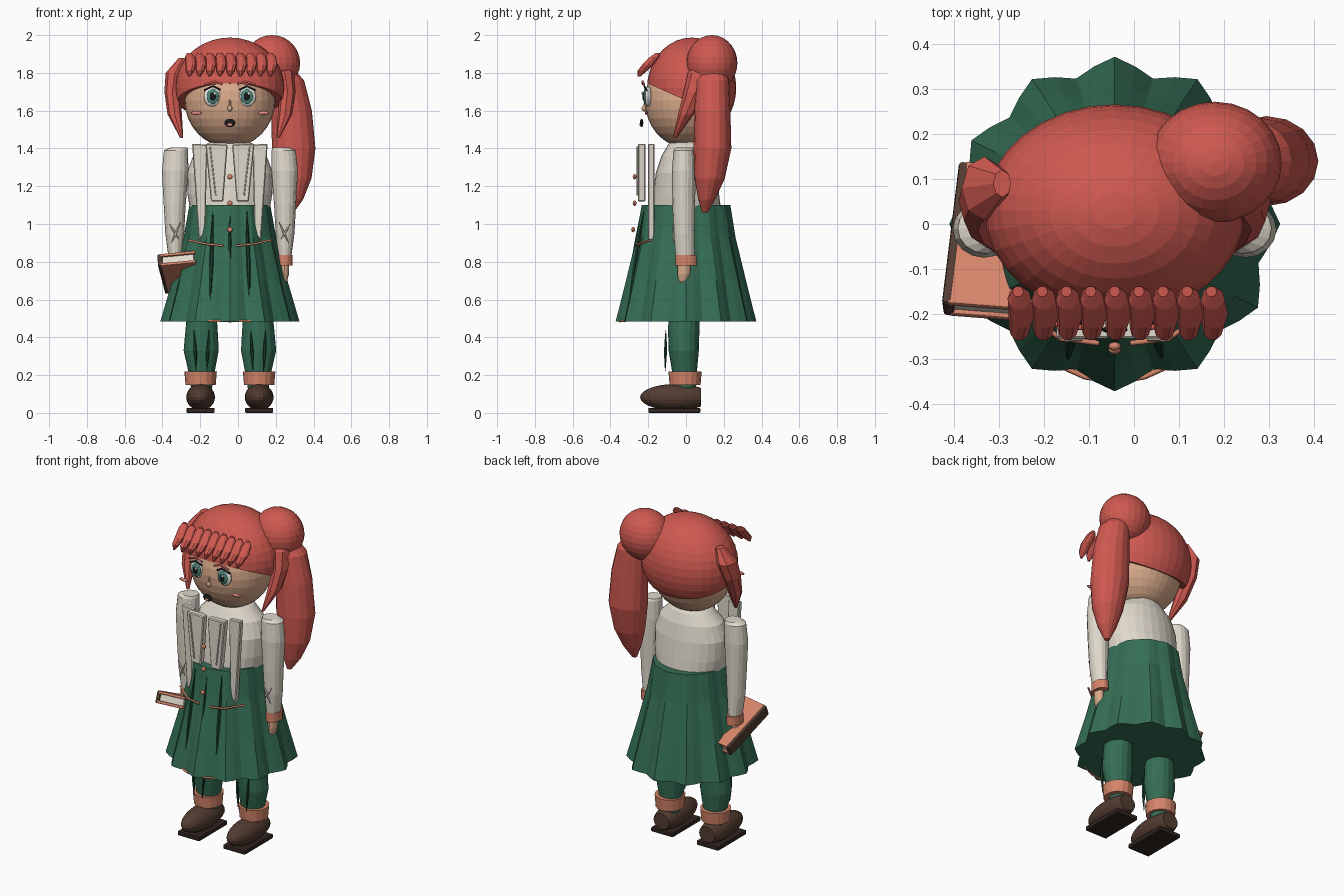
import bpy, bmesh, math
from mathutils import Vector, Matrix

if "Cube" in bpy.data.objects:
    bpy.data.objects.remove(bpy.data.objects["Cube"])

CX = -0.043  # body midline


def mat(name, r, g, b):
    m = bpy.data.materials.new(name)
    m.diffuse_color = (r, g, b, 1)
    m.use_nodes = True
    m.node_tree.nodes["Principled BSDF"].inputs["Base Color"].default_value = m.diffuse_color
    return m


HAIR = mat("hair_red", .62, .10, .08)
SKIN = mat("skin", .70, .41, .26)
GREEN = mat("green_cloth", .035, .155, .09)
DKGREEN = mat("dark_green", .012, .055, .032)
CREAM = mat("cream_cloth", .74, .69, .60)
TAN = mat("tan_trim", .66, .23, .14)
BROWN = mat("brown_leather", .085, .045, .03)
SOLE = mat("sole_dark", .03, .018, .014)
WHITE = mat("white", .85, .85, .82)
IRIS = mat("iris_green", .08, .25, .20)
BLACK = mat("black", .01, .01, .012)
BLUSH = mat("blush", .75, .27, .22)


def finish(bm, name, m):
    bmesh.ops.recalc_face_normals(bm, faces=bm.faces)
    me = bpy.data.meshes.new(name)
    bm.to_mesh(me)
    bm.free()
    me.materials.append(m)
    o = bpy.data.objects.new(name, me)
    bpy.context.collection.objects.link(o)
    return o


def loft(name, rings, m, n=16, flutes=0):
    """Closed body through horizontal rings (x, y, z, rx, ry[, flute depth])."""
    bm = bmesh.new()
    loops = []
    for x, y, z, rx, ry, *d in rings:
        lp = []
        for i in range(n):
            a = 2 * math.pi * i / n
            k = 1 - d[0] * (1 - math.cos(flutes * a)) / 2 if d else 1
            lp.append(bm.verts.new((x + rx * k * math.cos(a), y + ry * k * math.sin(a), z)))
        loops.append(lp)
    for a, b in zip(loops, loops[1:]):
        for i in range(n):
            bm.faces.new((a[i], a[(i + 1) % n], b[(i + 1) % n], b[i]))
    bm.faces.new(loops[0])
    bm.faces.new(loops[-1])
    return finish(bm, name, m)


def ball(name, c, r, m, u=24, v=14, cut=None):
    """Ellipsoid, optionally cut by a plane (point, normal of removed side)."""
    bm = bmesh.new()
    bmesh.ops.create_uvsphere(bm, u_segments=u, v_segments=v, radius=1,
                              matrix=Matrix.Translation(c) @ Matrix.Diagonal((*r, 1)))
    if cut:
        bmesh.ops.bisect_plane(bm, geom=bm.verts[:] + bm.edges[:] + bm.faces[:],
                               plane_co=cut[0], plane_no=cut[1], clear_outer=True)
        bmesh.ops.holes_fill(bm, edges=[e for e in bm.edges if e.is_boundary], sides=0)
    return finish(bm, name, m)


def box(name, size, m, matrix, bevel=.008):
    bm = bmesh.new()
    bmesh.ops.create_cube(bm, size=1, matrix=matrix @ Matrix.Diagonal((*size, 1)))
    bmesh.ops.bevel(bm, geom=bm.edges[:], offset=bevel, segments=2, affect='EDGES', profile=.5)
    return finish(bm, name, m)


def slab(name, pts, y0, y1, m):
    """Flat panel: outline in x-z, extruded from y0 to y1."""
    bm = bmesh.new()
    f = bm.faces.new([bm.verts.new((x, y0, z)) for x, z in pts])
    ext = bmesh.ops.extrude_face_region(bm, geom=[f])
    bmesh.ops.translate(bm, vec=(0, y1 - y0, 0),
                        verts=[v for v in ext["geom"] if isinstance(v, bmesh.types.BMVert)])
    bmesh.ops.bevel(bm, geom=bm.edges[:], offset=.005, segments=1, affect='EDGES')
    return finish(bm, name, m)


def cord(name, pts, r, m):
    cu = bpy.data.curves.new(name, 'CURVE')
    cu.dimensions = '3D'
    cu.bevel_depth, cu.bevel_resolution, cu.use_fill_caps = r, 1, True
    sp = cu.splines.new('POLY')
    sp.points.add(len(pts) - 1)
    for p, q in zip(sp.points, pts):
        p.co = (*q, 1)
    cu.materials.append(m)
    o = bpy.data.objects.new(name, cu)
    bpy.context.collection.objects.link(o)


def crease(name, a, b, r, m):
    """Thin spindle for a cloth fold."""
    a, b = Vector(a), Vector(b)
    loft(name, [(*a.lerp(b, t), r * w, r * w) for t, w in
                ((0, .15), (.3, .8), (.55, 1), (.8, .6), (1, .15))], m, 6)


# head, neck and hair cap
ball("head", (CX, 0, 1.655), (.24, .218, .25), SKIN, 32, 16)
loft("neck", [(CX, .01, 1.36, .07, .07), (CX, .01, 1.48, .07, .07)], SKIN)
ball("hair_cap", (CX, .03, 1.72), (.29, .236, .267), HAIR, 32, 18,
     cut=((CX, .03, 1.64), (0, -.45, -1)))
ball("hair_bun", (.18, .137, 1.852), (.149, .135, .148), HAIR)
loft("ponytail", [(.245, .14, 1.82, .05, .06), (.265, .14, 1.76, .085, .088),
                  (.283, .14, 1.6, .108, .095), (.295, .14, 1.4, .115, .1),
                  (.297, .125, 1.24, .092, .08), (.29, .11, 1.13, .055, .045),
                  (.28, .1, 1.06, .015, .015)], HAIR)

# fringe
for i in range(9):
    t = i / 8 - .5
    x = CX + .43 * t
    loft(f"fringe_{i}", [(x, -.15, 1.905, .012, .012), (x + .003, -.165, 1.885, .026, .026),
                         (x + .008, -.2, 1.845, .029, .032), (x + .003, -.232, 1.81, .023, .027),
                         (x, -.25, 1.78, .006, .008)], HAIR, 10)

# paired parts
for s, side in ((-1, "left"), (1, "right")):
    def X(d):
        return CX + s * d

    loft("side_lock_" + side, [(X(.25), .09, 1.88, .02, .03), (X(.29), .08, 1.80, .05, .07),
                               (X(.305), .05, 1.7, .042, .062), (X(.292), .0, 1.58, .038, .042),
                               (X(.255), -.06, 1.455, .008, .01)], HAIR, 8)
    # face
    ball("eye_" + side, (X(.092), -.2, 1.675), (.046, .02, .053), WHITE, 20, 10)
    ball("iris_" + side, (X(.09), -.216, 1.675), (.032, .01, .04), IRIS, 20, 10)
    ball("pupil_" + side, (X(.09), -.225, 1.675), (.016, .006, .022), BLACK, 16, 8)
    ball("eye_glint_" + side, (X(.09) + .01, -.231, 1.692), (.007, .004, .009), WHITE, 10, 6)
    cord("eyelid_" + side, [(X(.05), -.214, 1.71), (X(.09), -.22, 1.73), (X(.137), -.208, 1.708)], .005, BLACK)
    cord("eyebrow_" + side, [(X(.04), -.228, 1.74), (X(.08), -.23, 1.755), (X(.135), -.222, 1.738)], .006, HAIR)
    ball("cheek_" + side, (X(.177), -.21, 1.588), (.032, .008, .01), BLUSH, 14, 8)

    # arms
    loft("sleeve_" + side, [(X(.27), -.01, 1.405, .045, .045), (X(.285), -.01, 1.39, .064, .056),
                            (X(.29), -.012, 1.28, .07, .063), (X(.292), -.012, 1.1, .058, .06),
                            (X(.292), -.01, .95, .05, .055), (X(.29), -.005, .83, .036, .05)], CREAM)
    loft("sleeve_cuff_" + side, [(X(.29), 0, .835, .042, .056), (X(.29), 0, .78, .042, .058)], TAN)
    loft("hand_" + side, [(X(.29), -.01, .79, .024, .034), (X(.287), -.012, .735, .026, .034),
                          (X(.284), -.015, .70, .02, .026), (X(.282), -.015, .675, .01, .012)], SKIN, 12)
    crease("elbow_fold_a_" + side, (X(.26), -.068, 1.01), (X(.31), -.066, .90), .007, CREAM)
    crease("elbow_fold_b_" + side, (X(.32), -.066, 1.0), (X(.27), -.068, .92), .007, CREAM)

    # legs
    loft("leg_" + side, [(X(.148), -.01, .56, .075, .08), (X(.15), -.012, .44, .085, .083),
                         (X(.152), -.012, .33, .093, .08), (X(.15), -.008, .22, .07, .066),
                         (X(.15), 0, .1, .05, .05)], GREEN)
    loft("trouser_cuff_" + side, [(X(.155), -.005, .22, .086, .088), (X(.155), -.005, .148, .08, .082)], TAN)
    for k in (-.04, .04):
        crease("leg_fold_" + side, (X(.15) + k, -.107, .44), (X(.15) + k * .7, -.11, .22), .009, DKGREEN)

    # shoes
    ball("shoe_" + side, (X(.155), -.055, .083), (.076, .188, .07), BROWN,
         cut=((0, .08, 0), (0, 1, 0)))
    box("shoe_sole_" + side, (.148, .275, .026), SOLE,
        Matrix.Translation((X(.155), -.062, .013)), .005)

    # collar panels
    slab("inner_panel_" + side, [(X(.012), 1.42), (X(.13), 1.425), (X(.1), 1.12), (X(.035), 1.12)],
         -.255, -.215, CREAM)
    slab("outer_panel_" + side, [(X(.12), 1.42), (X(.2), 1.425), (X(.165), .915), (X(.13), .95)],
         -.2, -.168, CREAM)
    cord("panel_pleat_" + side, [(X(.105), -.257, 1.41), (X(.075), -.257, 1.15)], .004, CREAM)

    # waist cord
    cord("waist_cord_" + side, [(X(.035), -.265, .885), (X(.12), -.255, .893), (X(.22), -.185, .915)], .006, TAN)
    crease("skirt_fold_" + side, (X(.09), -.225, 1.07), (X(.105), -.305, .56), .011, DKGREEN)

# nose, mouth
ball("nose", (CX, -.222, 1.612), (.013, .013, .016), SKIN, 12, 8)
cord("nose_bridge", [(CX, -.216, 1.66), (CX, -.222, 1.62)], .005, SKIN)
ball("mouth", (CX, -.235, 1.535), (.029, .009, .022), BLACK, 16, 8)
ball("tongue", (CX, -.24, 1.527), (.015, .006, .009), BLUSH, 12, 6)

# torso
loft("torso", [(CX, 0, 1.04, .205, .19), (CX, 0, 1.16, .225, .175), (CX, 0, 1.27, .228, .16),
               (CX, .005, 1.36, .195, .135), (CX, .01, 1.42, .13, .105), (CX, .01, 1.45, .075, .08)], CREAM, 28)

# fluted skirt, hem and centre fold
loft("skirt", [(CX, 0, 1.1, .214, .235, .03), (CX, 0, .93, .245, .262, .05),
               (CX, 0, .7, .305, .318, .08), (CX, 0, .485, .368, .372, .1)], GREEN, 48, 12)
crease("skirt_fold_centre", (CX, -.24, 1.06), (CX, -.325, .54), .01, DKGREEN)
cord("hem_trim", [(CX + .22 * t, -.35 + .11 * t * t, .485 + .01 * t * t)
                  for t in (-1, -.6, -.3, 0, .3, .6, 1)], .006, TAN)
for i, (y, z) in enumerate(((-.272, 1.25), (-.272, 1.11), (-.28, .97))):
    ball(f"button_{i}", (CX, y, z), (.014, .01, .014), TAN, 12, 8)

# tilted book
B = (Matrix.Translation((-.3, -.04, .745)) @ Matrix.Rotation(math.radians(-7), 4, 'Z')
     @ Matrix.Rotation(math.radians(-25), 4, 'X') @ Matrix.Rotation(math.radians(-6), 4, 'Y'))
box("book_pages", (.17, .33, .04), CREAM, B, .003)
for z, n in ((.027, "top"), (-.027, "bottom")):
    box("book_cover_" + n, (.19, .35, .016), TAN, B @ Matrix.Translation((0, 0, z)), .004)
box("book_spine", (.025, .35, .072), BROWN, B @ Matrix.Translation((-.095, 0, 0)), .008)

# turn cords into meshes
for o in [o for o in bpy.data.objects if o.type == 'CURVE']:
    bpy.ops.object.select_all(action='DESELECT')
    o.select_set(True)
    bpy.context.view_layer.objects.active = o
    bpy.ops.object.convert(target='MESH')
